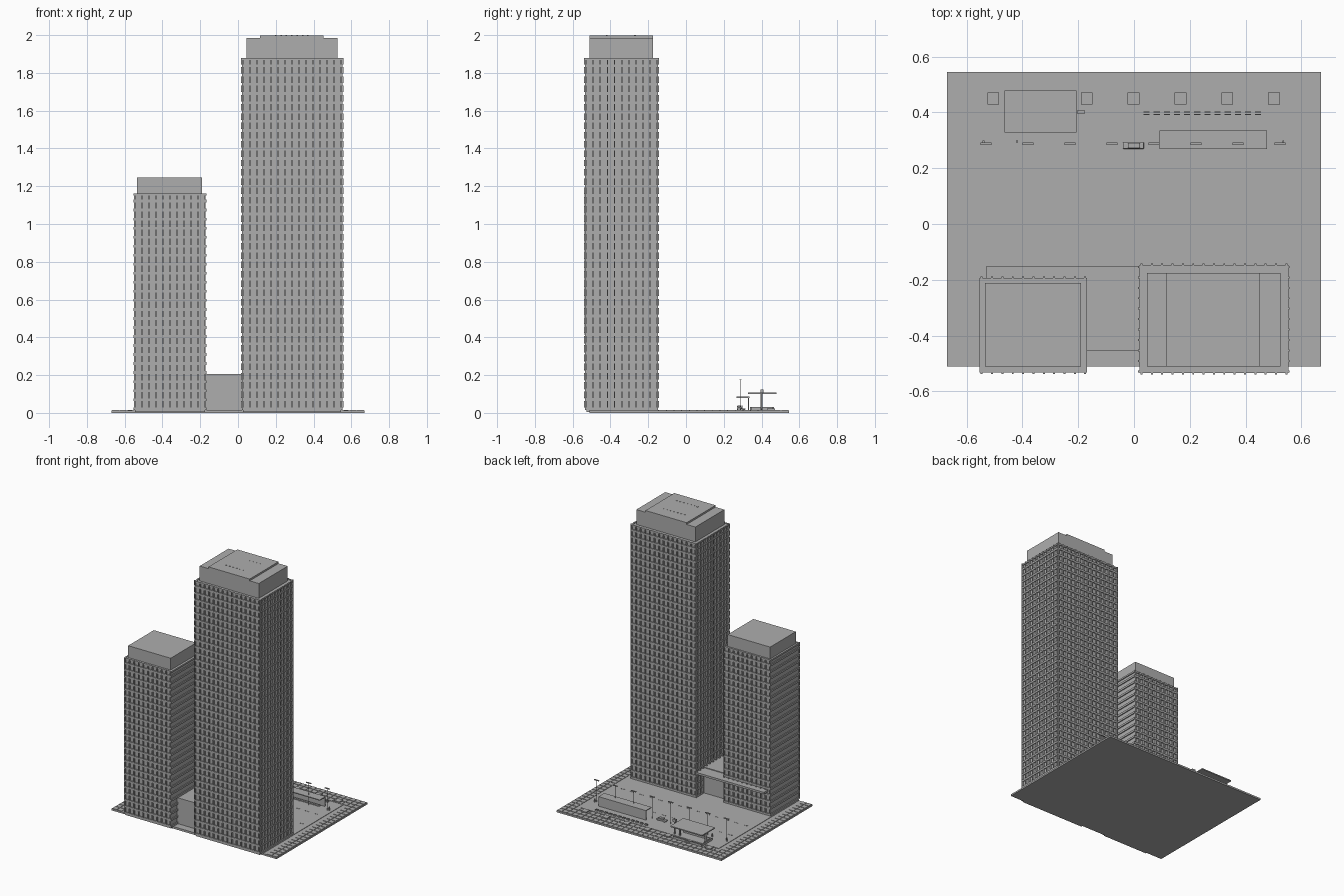
import bpy, bmesh
from mathutils import Vector

cube = bpy.data.objects.get("Cube")
if cube:
    bpy.data.objects.remove(cube, do_unlink=True)

grey = bpy.data.materials.new("concrete_grey")
grey.use_nodes = True
colour = (0.42, 0.42, 0.42, 1)
grey.diffuse_color = colour
grey.node_tree.nodes["Principled BSDF"].inputs["Base Color"].default_value = colour


def boxes(name, spans):
    """One flat-shaded object made of boxes, each (x0, x1, y0, y1, z0, z1)."""
    bm = bmesh.new()
    for x0, x1, y0, y1, z0, z1 in spans:
        made = bmesh.ops.create_cube(bm, size=1)["verts"]
        mid = Vector((x0 + x1, y0 + y1, z0 + z1)) / 2
        size = Vector((x1 - x0, y1 - y0, z1 - z0))
        for v in made:
            v.co = v.co * size + mid
    mesh = bpy.data.meshes.new(name)
    bm.to_mesh(mesh)
    bm.free()
    mesh.materials.append(grey)
    obj = bpy.data.objects.new(name, mesh)
    bpy.context.scene.collection.objects.link(obj)
    return obj


def centred(x, y, w, d, z0, z1):
    return (x - w / 2, x + w / 2, y - d / 2, y + d / 2, z0, z1)


def spread(start, end, count):
    return [start + (end - start) * i / (count - 1) for i in range(count)]


GROUND = 0.015


def tower(name, x0, x1, y0, y1, top, floors, bays_x, bays_y):
    """Recessed core wrapped by one repeated storey of slab edge and fins."""
    inset, out, fin = 0.007, 0.005, 0.007
    boxes(name + "_core", [(x0 + inset, x1 - inset, y0 + inset, y1 - inset, 0.005, top - 0.005)])
    step = (top - GROUND) / floors
    slab = GROUND + step * 0.3
    storey = [(x0, x1, y0, y1, GROUND, slab)]
    ceiling = GROUND + step
    for x in spread(x0 + fin, x1 - fin, bays_x + 1):
        storey.append((x - fin / 2, x + fin / 2, y0 - out, y0 + inset, slab, ceiling))
        storey.append((x - fin / 2, x + fin / 2, y1 - inset, y1 + out, slab, ceiling))
    if bays_y:
        for y in spread(y0 + fin, y1 - fin, bays_y + 1):
            storey.append((x0 - out, x0 + inset, y - fin / 2, y + fin / 2, slab, ceiling))
            storey.append((x1 - inset, x1 + out, y - fin / 2, y + fin / 2, slab, ceiling))
    facade = boxes(name + "_facade", storey)
    stack = facade.modifiers.new("storeys", 'ARRAY')
    stack.count = floors
    stack.use_relative_offset = False
    stack.use_constant_offset = True
    stack.constant_offset_displace = (0, 0, step)
    # roof deck with a low lip
    lip = 0.01
    boxes(name + "_roof", [
        (x0, x1, y0, y1, top - 0.012, top - 0.004),
        (x0, x1, y0, y0 + lip, top - 0.006, top),
        (x0, x1, y1 - lip, y1, top - 0.006, top),
        (x0, x0 + lip, y0, y1, top - 0.006, top),
        (x1 - lip, x1, y0, y1, top - 0.006, top)])


# Towers with rooftop plant rooms
tower("tall_tower", 0.02, 0.553, -0.535, -0.147, 1.88, 38, 14, 10)
boxes("tall_plant_room", [(0.046, 0.526, -0.51, -0.175, 1.87, 1.985)])
boxes("roof_deck", [(0.117, 0.452, -0.51, -0.175, 1.98, 1.998)])
tower("short_tower", -0.553, -0.168, -0.532, -0.193, 1.162, 24, 10, 0)
boxes("short_plant_room", [(-0.535, -0.19, -0.51, -0.212, 1.15, 1.245)])

# Landing lights around the roof deck
boxes("roof_lights", [centred(x, y, 0.008, 0.008, 1.997, 2.0)
                      for x in spread(0.2, 0.37, 7) for y in (-0.42, -0.27)])

# Link building and long canopy behind the short tower
boxes("link_building", [(-0.175, 0.03, -0.455, -0.24, 0.005, 0.205)])
boxes("rear_canopy", [(-0.528, 0.025, -0.24, -0.15, 0.185, 0.2)])

# Plaza slab with paved strips along three edges
boxes("plaza", [(-0.67, 0.67, -0.51, 0.545, 0, 0.012),
                (-0.56, 0.56, -0.51, 0.42, 0.01, GROUND)])
tile, gap = 0.0365, 0.005
paving = []
rows = spread(-0.489, 0.524, 26)
for y in rows:
    for x in spread(-0.649, 0.649, 33):
        if abs(x) > 0.575 or y > 0.44:
            paving.append(centred(x, y, tile - gap / 5, tile - gap / 5, 0.01, GROUND))
boxes("paving", paving)

# Tree planters along the back edge
boxes("planters", [centred(x, 0.45, 0.042, 0.042, 0.01, 0.022)
                   for x in spread(-0.505, 0.502, 7)])

# Entrance pavilion with its roof, posts and low walls
boxes("pavilion_roof", [(-0.465, -0.207, 0.328, 0.478, 0.1, 0.108)])
boxes("pavilion_posts", [centred(x, 0.4, 0.01, 0.01, 0.01, 0.102) for x in (-0.44, -0.23)])
boxes("pavilion_walls", [(-0.45, -0.22, 0.338, 0.346, 0.01, 0.03),
                         (-0.45, -0.22, 0.457, 0.465, 0.01, 0.03),
                         (-0.45, -0.442, 0.338, 0.465, 0.01, 0.03)])
boxes("sign_post", [centred(-0.19, 0.402, 0.006, 0.008, 0.01, 0.11),
                    centred(-0.19, 0.402, 0.026, 0.014, 0.105, 0.125)])

# Waiting shelter with a back panel, roof and bench
boxes("shelter", [(0.092, 0.476, 0.268, 0.335, 0.08, 0.086),
                  (0.092, 0.476, 0.328, 0.333, 0.01, 0.082)])
boxes("shelter_bench", [(0.12, 0.45, 0.3, 0.315, 0.018, 0.024)]
      + [centred(x, 0.307, 0.008, 0.012, 0.01, 0.02) for x in (0.14, 0.285, 0.43)])

# Street lamps
lamps = spread(-0.53, 0.524, 8)
boxes("lamp_heads", [centred(x, 0.288, 0.04, 0.009, 0.173, 0.178) for x in lamps])
boxes("lamp_poles", [centred(x, 0.288, 0.002, 0.002, 0.01, 0.175) for x in lamps])

# Low rack of rails
boxes("rail_rack", [centred(x, y, 0.022, 0.003, 0.01, 0.024)
                    for x in spread(0.045, 0.445, 12) for y in (0.392, 0.401)])

# Parked car
car = boxes("car", [(-0.04, 0.036, 0.269, 0.293, 0.018, 0.03),
                    (-0.022, 0.022, 0.271, 0.291, 0.029, 0.04)])
soft = car.modifiers.new("rounding", 'BEVEL')
soft.width = 0.004
soft.segments = 2
boxes("car_wheels", [centred(x, y, 0.012, 0.004, 0.014, 0.024)
                     for x in (-0.025, 0.022) for y in (0.272, 0.29)])

# Standing figures
boxes("people", [centred(x, 0.296, 0.007, 0.006, 0.01, 0.04) for x in (-0.54, -0.42, 0.535)])

# Rows of painted dashes across the plaza
boxes("road_dashes", [centred(x, y, 0.03, 0.006, 0.014, 0.0165)
                      for x in spread(-0.5, 0.5, 14) for y in (0.02, 0.2)])
